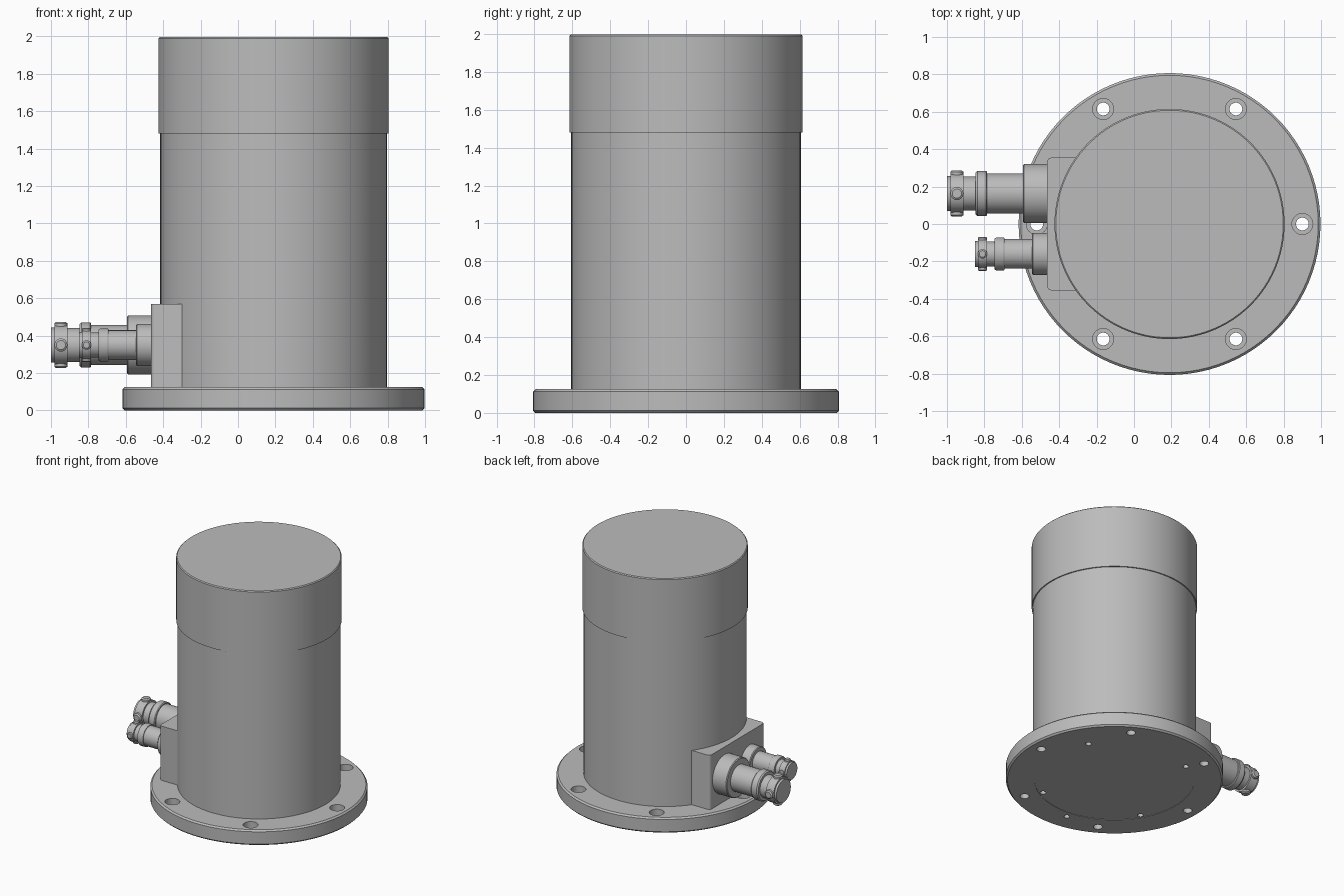
import bpy, bmesh, math
from mathutils import Matrix, Vector

cube = bpy.data.objects.get("Cube")
if cube:
    bpy.data.objects.remove(cube, do_unlink=True)

CX = 0.19  # axis of the round housing

grey = bpy.data.materials.new("plain grey")
grey.use_nodes = True
GREY = (0.5, 0.5, 0.5, 1)
grey.diffuse_color = GREY
grey.node_tree.nodes["Principled BSDF"].inputs["Base Color"].default_value = GREY


def spin(bm, profile, matrix, segments):
    """Revolve (radius, height) points about local z, with closed ends."""
    rings = []
    for r, h in profile:
        rings.append([bm.verts.new(matrix @ Vector((r * math.cos(a), r * math.sin(a), h)))
                      for a in (math.tau * i / segments for i in range(segments))])
    for low, high in zip(rings, rings[1:]):
        for i in range(segments):
            j = (i + 1) % segments
            bm.faces.new((low[i], low[j], high[j], high[i]))
    bm.faces.new(rings[0][::-1])
    bm.faces.new(rings[-1])


def finish(name, bm):
    bmesh.ops.recalc_face_normals(bm, faces=bm.faces)
    mesh = bpy.data.meshes.new(name)
    bm.to_mesh(mesh)
    bm.free()
    mesh.materials.append(grey)
    obj = bpy.data.objects.new(name, mesh)
    bpy.context.collection.objects.link(obj)
    return obj


def smooth(obj):
    bpy.ops.object.select_all(action='DESELECT')
    obj.select_set(True)
    bpy.context.view_layer.objects.active = obj
    bpy.ops.object.shade_smooth_by_angle(angle=math.radians(30))


def turned(name, profile, matrix, segments=96):
    bm = bmesh.new()
    spin(bm, profile, matrix, segments)
    obj = finish(name, bm)
    smooth(obj)
    return obj


def cut(target, cutter):
    cutter.hide_render = True
    mod = target.modifiers.new("holes", 'BOOLEAN')
    mod.operation, mod.solver, mod.object = 'DIFFERENCE', 'EXACT', cutter
    bpy.ops.object.select_all(action='DESELECT')
    target.select_set(True)
    bpy.context.view_layer.objects.active = target
    bpy.ops.object.modifier_apply(modifier=mod.name)
    bpy.data.objects.remove(cutter, do_unlink=True)


def polar(radius, degrees, z=0):
    a = math.radians(degrees)
    return Matrix.Translation((CX + radius * math.cos(a), radius * math.sin(a), z))


axis = Matrix.Translation((CX, 0, 0))

# Flange with a slightly recessed underside plate
flange = turned("base_flange", [(0.595, 0.003), (0.595, 0), (0.795, 0), (0.807, 0.012),
                                (0.807, 0.113), (0.795, 0.125)], axis)

# Counterbored mounting holes and small underside screw holes
bm = bmesh.new()
for k in range(6):
    spin(bm, [(0.034, -0.1), (0.034, 0.06), (0.056, 0.06), (0.056, 0.3)], polar(0.71, 60 * k), 32)
for k in range(4):
    spin(bm, [(0.022, -0.1), (0.022, 0.03)], polar(0.565, 30 + 90 * k), 24)
spin(bm, [(0.022, -0.1), (0.022, 0.03)], polar(0.65, 263), 24)
cut(flange, finish("hole_cutter", bm))
smooth(flange)

# Main housing and cap
turned("housing", [(0.606, 0.12), (0.606, 1.485)], axis)
turned("cap", [(0.606, 1.48), (0.615, 1.48), (0.615, 1.99), (0.608, 1.997)], axis)

# Connector block with rounded outer upright edges
bm = bmesh.new()
bmesh.ops.create_cube(bm, size=1, matrix=Matrix.Translation((-0.23, 0, 0.345))
                      @ Matrix.Diagonal((0.47, 0.71, 0.45, 1)))
corners = [e for e in bm.edges if all(v.co.x < -0.4 for v in e.verts)
           and abs(e.verts[0].co.z - e.verts[1].co.z) > 0.1]
bmesh.ops.bevel(bm, geom=corners, offset=0.025, segments=4, affect='EDGES', profile=0.5)
smooth(finish("connector_block", bm))


# Cable connectors, turned outward toward -x
def connector(name, y, size, flange_r, flange_end, stations):
    to_side = Matrix.Translation((0, y, 0.35)) @ Matrix.Rotation(-math.pi / 2, 4, 'Y')
    collar, neck, clamp, ring, tip = stations
    s = size
    turned(name + "_mount", [(flange_r, 0.44), (flange_r, flange_end - 0.006),
                             (flange_r - 0.006, flange_end)], to_side, 48)
    turned(name + "_body", [
        (0.107 * s, 0.44), (0.107 * s, collar), (0.115 * s, collar), (0.12 * s, collar + 0.006),
        (0.12 * s, neck - 0.01), (0.112 * s, neck), (0.09 * s, neck), (0.09 * s, clamp),
        (0.105 * s, clamp), (0.105 * s, ring), (0.093 * s, ring), (0.093 * s, tip)], to_side, 48)
    # Rounded screw lugs around the cable clamp
    bm = bmesh.new()
    for k in range(4):
        place = to_side @ Matrix.Rotation(k * math.pi / 2, 4, 'Z')
        place = place @ Matrix.Translation((0.08 * s, 0, (clamp + ring) / 2))
        place = place @ Matrix.Rotation(math.pi / 2, 4, 'Y')
        half = (ring - clamp) / 2
        spin(bm, [(half, 0), (half, 0.036 * s), (half * 0.7, 0.044 * s)], place, 20)
    smooth(finish(name + "_clamp_lugs", bm))


connector("large_connector", 0.163, 1.0, 0.158, 0.593, (0.785, 0.848, 0.912, 0.982, 1.0))
connector("small_connector", -0.16, 0.74, 0.113, 0.545, (0.692, 0.745, 0.785, 0.835, 0.85))
